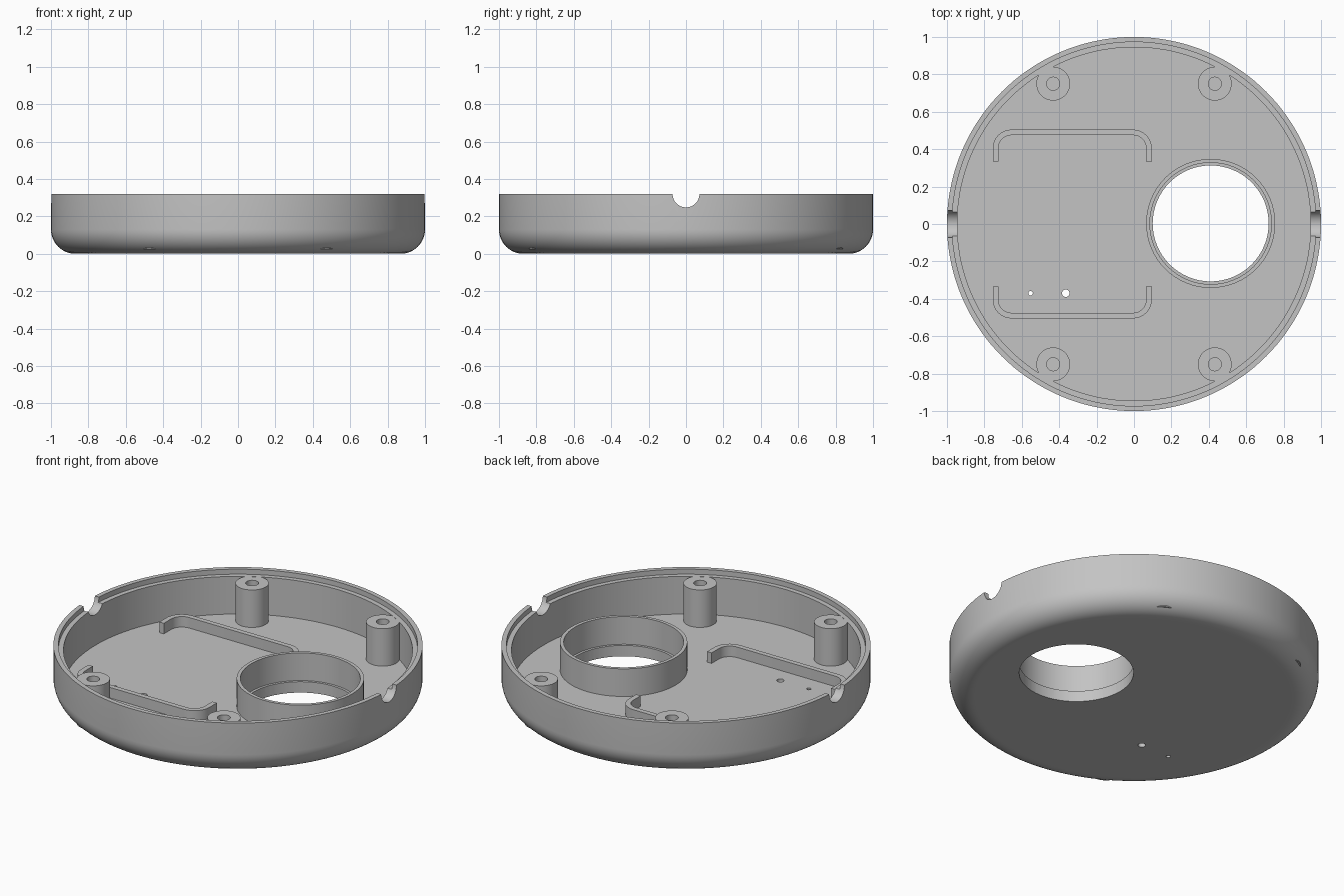
import bpy, bmesh, math
from mathutils import Matrix

if "Cube" in bpy.data.objects:
    bpy.data.objects.remove(bpy.data.objects["Cube"])

GREY = (0.55, 0.55, 0.55, 1)
mat = bpy.data.materials.new("matte grey plastic")
mat.use_nodes = True
mat.diffuse_color = GREY
mat.node_tree.nodes["Principled BSDF"].inputs["Base Color"].default_value = GREY

FLOOR, TOP, LEDGE = 0.065, 0.32, 0.29
RING_X = 0.41


def finish(bm, name):
    bmesh.ops.remove_doubles(bm, verts=bm.verts, dist=1e-5)
    bmesh.ops.recalc_face_normals(bm, faces=bm.faces)
    mesh = bpy.data.meshes.new(name)
    bm.to_mesh(mesh)
    bm.free()
    mesh.materials.append(mat)
    obj = bpy.data.objects.new(name, mesh)
    bpy.context.collection.objects.link(obj)
    return obj


def select(obj):
    bpy.ops.object.select_all(action="DESELECT")
    obj.select_set(True)
    bpy.context.view_layer.objects.active = obj


def smooth(obj):
    select(obj)
    bpy.ops.object.shade_smooth_by_angle(angle=math.radians(30))


def lathe(name, profile, x=0, y=0, segments=64):
    """Spin a closed (radius, height) profile about a vertical axis."""
    bm = bmesh.new()
    verts = [bm.verts.new((r, 0, z)) for r, z in profile]
    edges = [bm.edges.new((verts[i - 1], v)) for i, v in enumerate(verts)
             if verts[i - 1].co.x + v.co.x > 0]
    bmesh.ops.spin(bm, geom=verts + edges, axis=(0, 0, 1), cent=(0, 0, 0),
                   angle=math.tau, steps=segments)
    bmesh.ops.translate(bm, verts=bm.verts, vec=(x, y, 0))
    return finish(bm, name)


def tube(name, inner, outer, low, high, x, y):
    obj = lathe(name, [(inner, low), (outer, low), (outer, high), (inner, high)], x, y)
    smooth(obj)


def cut(obj, radius, length, matrix):
    """Subtract a cylinder from obj."""
    bm = bmesh.new()
    bmesh.ops.create_cone(bm, cap_ends=True, segments=64, radius1=radius,
                          radius2=radius, depth=length, matrix=matrix)
    cutter = finish(bm, "cutter")
    cutter.hide_render = True
    mod = obj.modifiers.new("cut", "BOOLEAN")
    mod.operation, mod.solver, mod.object = "DIFFERENCE", "EXACT", cutter
    select(obj)
    bpy.ops.object.modifier_apply(modifier=mod.name)
    bpy.data.objects.remove(cutter)


def arc(cx, cy, radius, start, end, steps):
    angles = [math.radians(start + (end - start) * i / steps) for i in range(steps + 1)]
    return [(cx + radius * math.cos(a), cy + radius * math.sin(a)) for a in angles]


# Round tray: rounded bottom edge, thin outer lip and inner ledge
bend = 0.13
profile = [(0, 0), (0.85, 0)] + arc(1 - bend, bend, bend, -90, 0, 12)
profile += [(1, TOP), (0.973, TOP), (0.973, LEDGE), (0.945, LEDGE),
            (0.945, FLOOR), (0, FLOOR)]
tray = lathe("tray", profile, segments=144)

# Cable notches on both sides, large opening and two small floor holes
cut(tray, 0.072, 2.4, Matrix.Translation((0, 0, TOP)) @ Matrix.Rotation(math.pi / 2, 4, "Y"))
for x, y, radius in ((RING_X, 0.003, 0.31), (-0.365, -0.37, 0.02), (-0.553, -0.37, 0.012)):
    cut(tray, radius, 0.3, Matrix.Translation((x, y, 0)))
smooth(tray)

# Collar around the large opening
tube("opening_collar", 0.325, 0.345, FLOOR - 0.02, 0.23, RING_X, 0.003)

# Four hollow screw posts
for side, x in (("right", -0.432), ("left", 0.432)):
    for end, y in (("front", -0.75), ("back", 0.75)):
        tube(f"screw_post_{end}_{side}", 0.035, 0.09, 0.025, LEDGE - 0.001, x, y)

# Two bracket-shaped retaining rails
x0, x1, y0, y1 = -0.755, 0.095, 0.335, 0.505
corner, wall = 0.1, 0.03


def rail_side(radius):
    inset = corner - radius
    left = arc(x0 + corner, y1 - corner, radius, 180, 90, 8)
    right = arc(x1 - corner, y1 - corner, radius, 90, 0, 8)
    return [(x0 + inset, y0)] + left + right + [(x1 - inset, y0)]


outer, inner = rail_side(corner), rail_side(corner - wall)
for name, flip in (("back_rail", 1), ("front_rail", -1)):
    bm = bmesh.new()
    low_out, low_in, up_out, up_in = [
        [bm.verts.new((x, y * flip, z)) for x, y in path]
        for z in (FLOOR - 0.02, 0.128) for path in (outer, inner)]
    loops = [low_out, low_in, up_in, up_out]
    for i in range(len(outer) - 1):
        for k in range(4):
            a, b = loops[k - 1], loops[k]
            bm.faces.new((a[i], a[i + 1], b[i + 1], b[i]))
    for i in (0, -1):
        bm.faces.new([loop[i] for loop in loops])
    smooth(finish(bm, name))
